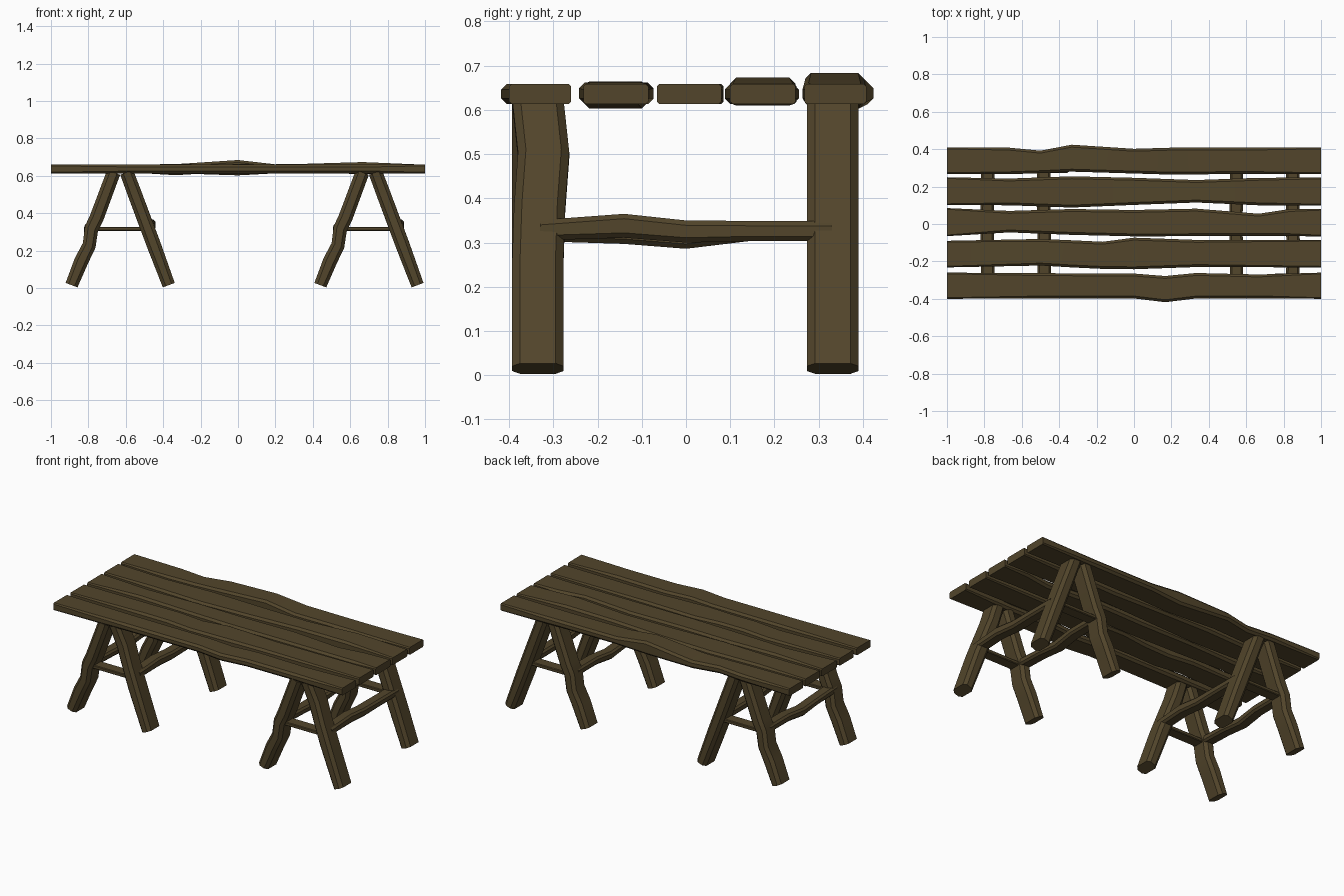
import bpy, bmesh
from mathutils import Vector

if "Cube" in bpy.data.objects:
    bpy.data.objects.remove(bpy.data.objects["Cube"])

wood = bpy.data.materials.new("dark wood")
wood.diffuse_color = (0.085, 0.06, 0.024, 1)
wood.use_nodes = True
wood.node_tree.nodes["Principled BSDF"].inputs["Base Color"].default_value = wood.diffuse_color


def loft(name, sections):
    """Sections are (centre, u axis, half width, v axis, half depth, chamfer)."""
    bm = bmesh.new()
    rings = []
    for c, u, a, v, b, k in sections:
        pts = [(a, k - b), (a, b - k), (a - k, b), (k - a, b),
               (-a, b - k), (-a, k - b), (k - a, -b), (a - k, -b)]
        rings.append([bm.verts.new(Vector(c) + Vector(u) * p + Vector(v) * q)
                      for p, q in pts])
    for r, s in zip(rings, rings[1:]):
        for i in range(8):
            j = (i + 1) % 8
            bm.faces.new((r[i], r[j], s[j], s[i]))
    bm.faces.new(rings[0][::-1])
    bm.faces.new(rings[-1])
    bmesh.ops.recalc_face_normals(bm, faces=bm.faces)
    me = bpy.data.meshes.new(name)
    bm.to_mesh(me)
    bm.free()
    ob = bpy.data.objects.new(name, me)
    bpy.context.collection.objects.link(ob)
    me.materials.append(wood)
    bpy.ops.object.select_all(action='DESELECT')
    ob.select_set(True)
    bpy.context.view_layer.objects.active = ob
    bpy.ops.object.shade_smooth_by_angle(angle=0.6)


X, Y, Z = (1, 0, 0), (0, 1, 0), (0, 0, 1)

# tabletop planks: (x, low y, high y, low z, high z)
L, H = 0.613, 0.659
planks = [
    [(-1, -.40, -.26, L, H), (-.5, -.398, -.263, L, H), (0, -.398, -.265, L, H),
     (.167, -.418, -.278, L, H), (.333, -.398, -.262, L, H), (.667, -.397, -.27, L, H), (1, -.40, -.26, L, H)],
    [(-1, -.232, -.09, L, H), (-.5, -.222, -.08, L, H), (-.333, -.232, -.087, .603, .664),
     (-.167, -.24, -.095, L, H), (0, -.242, -.073, L, .662), (.333, -.23, -.085, L, H), (1, -.232, -.085, L, H)],
    [(-1, -.065, .085, L, H), (-.667, -.045, .07, L, H), (-.333, -.058, .08, L, H), (0, -.066, .075, L, H),
     (.333, -.065, .082, L, H), (.667, -.065, .055, L, H), (.833, -.065, .08, L, H), (1, -.066, .08, L, H)],
    [(-1, .102, .25, L, H), (-.667, .10, .243, L, H), (-.333, .088, .255, L, H), (0, .102, .247, L, H),
     (.333, .115, .235, L, .663), (.667, .10, .247, .61, .673), (1, .10, .248, L, H)],
    [(-1, .268, .408, L, H), (-.667, .266, .408, L, H), (-.5, .272, .392, L, H), (-.333, .28, .424, L, .662),
     (0, .27, .402, .602, .684), (.2, .264, .408, L, .661), (.6, .268, .408, L, H), (1, .268, .408, L, H)],
]
for n, rows in enumerate(planks):
    loft(f"tabletop_plank_{n + 1}",
         [((x, (a + b) / 2, (c + d) / 2), Y, (b - a) / 2, Z, (d - c) / 2, .006 if abs(x) == 1 else .013)
          for x, a, b, c, d in rows])


def leg(name, ox, y, foot, top, bends):
    """Leaning leg; bends are (fraction up, sideways shift, y shift, half depth)."""
    p, q = Vector((foot + ox, y, .015)), Vector((top + ox, y, .618))
    d = (q - p).normalized()
    v = Vector((d.z, 0, -d.x))
    loft(name, [(p.lerp(q, t) + v * s + Vector((0, e, 0)), Y, .058, v, w, .018)
                for t, s, e, w in bends])


outer = [(0, 0, 0, .034), (.22, .004, 0, .038), (.36, .014, 0, .036),
         (.5, -.006, 0, .037), (.6, 0, 0, .038), (1, 0, 0, .037)]
inner = [(0, 0, 0, .034), (.4, 0, 0, .038), (.6, 0, .004, .037),
         (.8, 0, .013, .038), (1, 0, 0, .037)]
plain = [(0, 0, 0, .034), (.35, 0, 0, .038), (.7, 0, 0, .038), (1, 0, 0, .037)]

for side, ox in (("left", -.63), ("right", .70)):
    # A-frame legs and their short crossbars
    for end, y in (("front", -.335), ("back", .332)):
        leg(f"{side}_{end}_outer_leg", ox, y, -.26, -.035, outer)
        leg(f"{side}_{end}_inner_leg", ox, y, .26, .035, inner if y < 0 else plain)
        loft(f"{side}_{end}_crossbar",
             [((ox + x, y, .316), Y, .035, Z, .011, .004) for x in (-.14, 0, .135)])
    # long stretchers between front and back frames: (y, x shift, centre z, half height)
    for n, x in enumerate((-.152, .148)):
        rows = ([(-.33, 0, .328, .023), (-.14, .004, .338, .027), (0, 0, .325, .025),
                 (.14, 0, .326, .023), (.33, 0, .326, .023)] if n else
                [(-.33, 0, .326, .023), (-.14, 0, .318, .021), (0, -.005, .31, .024),
                 (.14, 0, .326, .023), (.33, 0, .326, .023)])
        loft(f"{side}_stretcher_{n + 1}",
             [((ox + x + s, y, z), X, .036, Z, h, .011) for y, s, z, h in rows])
